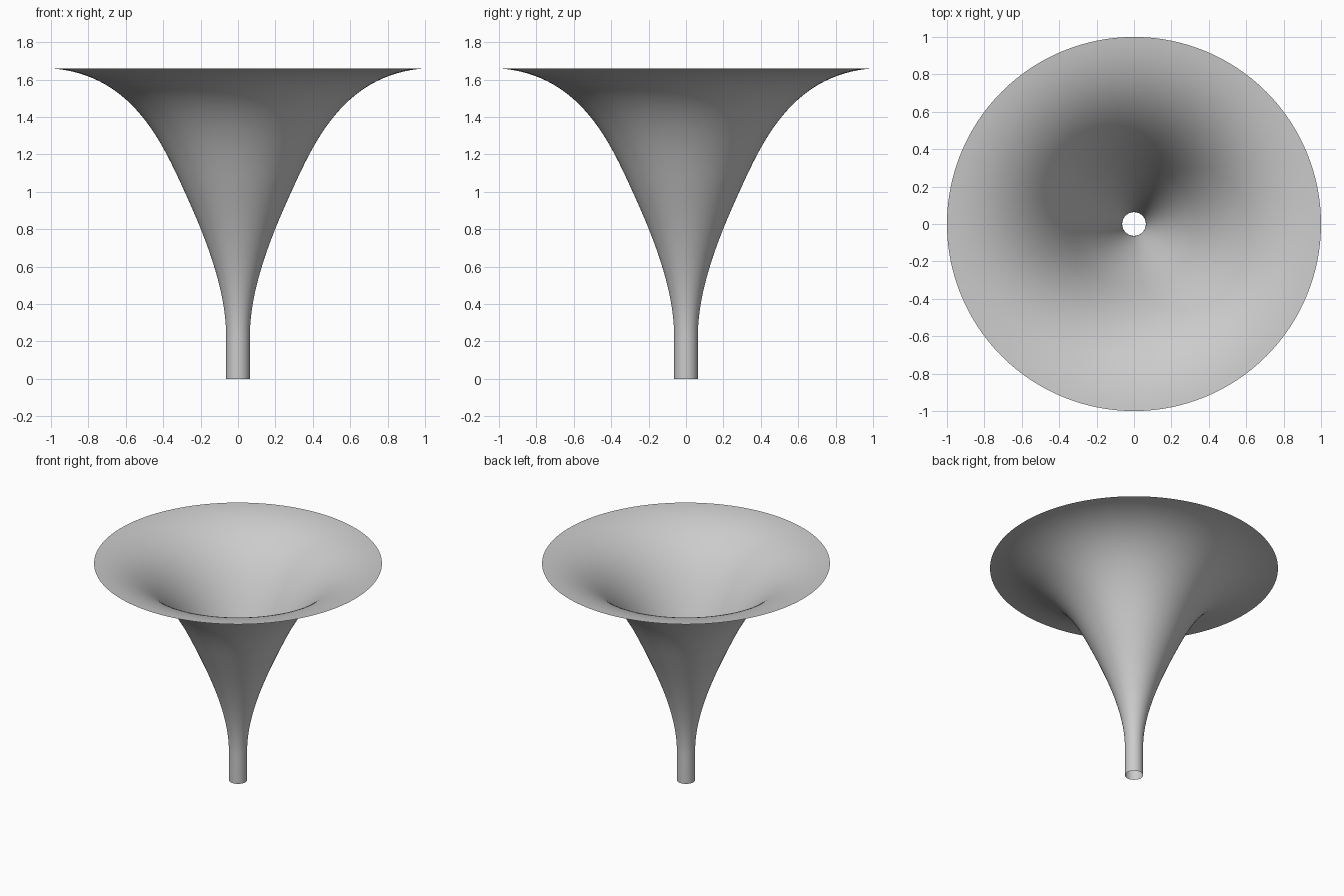
import bpy, bmesh, math
from mathutils import Vector
from mathutils.geometry import interpolate_bezier

SIDES = 128

cube = bpy.data.objects.get("Cube")
if cube:
    bpy.data.objects.remove(cube, do_unlink=True)

# Plain grey finish
grey = bpy.data.materials.new("grey")
grey.use_nodes = True
grey.diffuse_color = (0.6, 0.6, 0.6, 1)
grey.node_tree.nodes["Principled BSDF"].inputs["Base Color"].default_value = (0.6, 0.6, 0.6, 1)


def bezier(points, steps):
    return interpolate_bezier(*[Vector((r, 0, z)) for r, z in points], steps)


# Profile: straight pipe, then the throat, then the flared bell
pipe = [Vector((0.063, 0, 0))]
throat = bezier([(0.063, 0.22), (0.063, 0.45), (0.147, 0.70), (0.285, 1.0)], 24)
bell = bezier([(0.285, 1.0), (0.40, 1.25), (0.56, 1.63), (1.0, 1.66)], 32)
profile = pipe + throat + bell[1:]

# Turn the profile into an open, thin-walled horn
bm = bmesh.new()
verts = [bm.verts.new(p) for p in profile]
edges = [bm.edges.new(pair) for pair in zip(verts, verts[1:])]
bmesh.ops.spin(bm, geom=verts + edges, cent=(0, 0, 0), axis=(0, 0, 1),
               angle=math.tau, steps=SIDES, use_merge=False)
bmesh.ops.remove_doubles(bm, verts=bm.verts, dist=0.0001)
bmesh.ops.recalc_face_normals(bm, faces=bm.faces)
# Normals point away from the axis
bm.faces.ensure_lookup_table()
low = min(bm.faces, key=lambda f: f.calc_center_median().z)
centre = low.calc_center_median()
if low.normal.x * centre.x + low.normal.y * centre.y < 0:
    bmesh.ops.reverse_faces(bm, faces=bm.faces)
for face in bm.faces:
    face.smooth = True

mesh = bpy.data.meshes.new("flared_horn")
bm.to_mesh(mesh)
bm.free()
mesh.materials.append(grey)
horn = bpy.data.objects.new("flared_horn", mesh)
bpy.context.collection.objects.link(horn)
